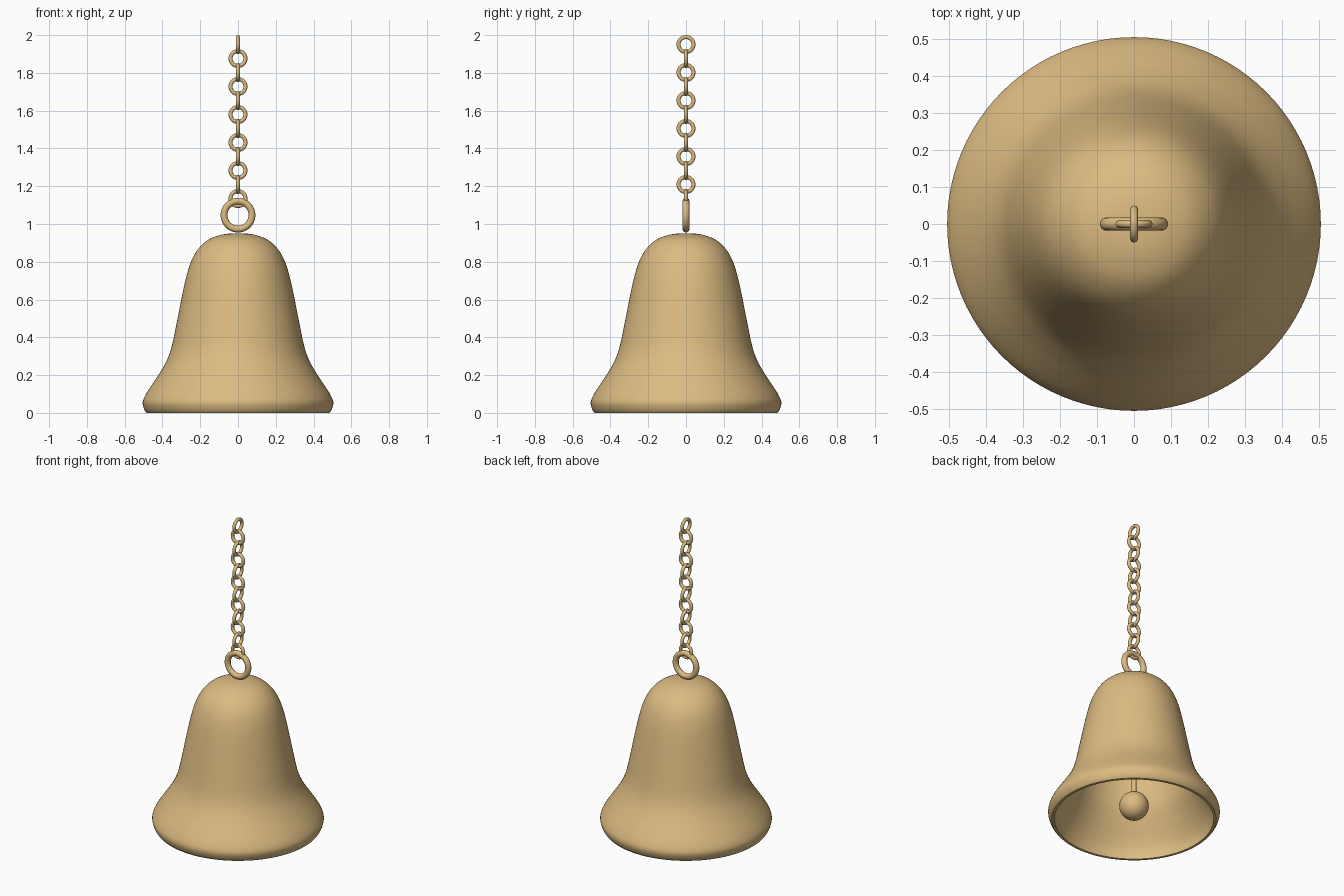
import bpy, bmesh, math
from mathutils import Vector

if "Cube" in bpy.data.objects:
    bpy.data.objects.remove(bpy.data.objects["Cube"])

brass = bpy.data.materials.new("brass")
brass.diffuse_color = (0.72, 0.50, 0.22, 1)
brass.use_nodes = True
brass.node_tree.nodes["Principled BSDF"].inputs["Base Color"].default_value = brass.diffuse_color


def finish(name, bm, angle=40):
    bmesh.ops.recalc_face_normals(bm, faces=bm.faces)
    me = bpy.data.meshes.new(name)
    bm.to_mesh(me)
    bm.free()
    ob = bpy.data.objects.new(name, me)
    bpy.context.collection.objects.link(ob)
    me.materials.append(brass)
    bpy.ops.object.select_all(action='DESELECT')
    ob.select_set(True)
    bpy.context.view_layer.objects.active = ob
    bpy.ops.object.shade_smooth_by_angle(angle=math.radians(angle))
    return ob


def smooth(pts, n=4):
    """Catmull-Rom curve through the profile points."""
    p = [Vector(q) for q in pts]
    p = [2 * p[0] - p[1]] + p + [2 * p[-1] - p[-2]]
    out = []
    for a, b, c, d in zip(p, p[1:], p[2:], p[3:]):
        for i in range(n):
            t = i / n
            out.append(0.5 * (2 * b + (c - a) * t + (2 * a - 5 * b + 4 * c - d) * t * t
                              + (3 * b - a - 3 * c + d) * t ** 3))
    return out + [p[-2]]


def lathe(name, profile, steps=96, angle=40):
    bm = bmesh.new()
    vs = [bm.verts.new((r, 0, z)) for r, z in profile]
    es = [bm.edges.new(e) for e in zip(vs, vs[1:])]
    bmesh.ops.spin(bm, geom=vs + es, cent=(0, 0, 0), axis=(0, 0, 1),
                   angle=math.tau, steps=steps)
    bmesh.ops.remove_doubles(bm, verts=bm.verts, dist=1e-5)
    return finish(name, bm, angle)


def ring(name, z, major, minor, turned, nu=40, nv=14):
    """Upright torus facing y, or x when turned."""
    bm = bmesh.new()
    grid = []
    for i in range(nu):
        a = math.tau * i / nu
        row = []
        for j in range(nv):
            b = math.tau * j / nv
            r = major + minor * math.cos(b)
            h, d = r * math.cos(a), minor * math.sin(b)
            x, y = (d, h) if turned else (h, d)
            row.append(bm.verts.new((x, y, z + r * math.sin(a))))
        grid.append(row)
    for i in range(nu):
        k = (i + 1) % nu
        for j in range(nv):
            m = (j + 1) % nv
            bm.faces.new((grid[i][j], grid[k][j], grid[k][m], grid[i][m]))
    return finish(name, bm)


# Bell shell: outer curve, flat lip, inner curve
outer = [(0.484, 0), (0.497, 0.02), (0.505, 0.055), (0.49, 0.095), (0.455, 0.15),
         (0.415, 0.21), (0.376, 0.28), (0.349, 0.36), (0.32, 0.5), (0.288, 0.66),
         (0.263, 0.76), (0.235, 0.83), (0.2, 0.88), (0.155, 0.918), (0.1, 0.94),
         (0.05, 0.949), (0, 0.951)]
inner = [(0, 0.92), (0.09, 0.91), (0.145, 0.887), (0.185, 0.85), (0.212, 0.81),
         (0.234, 0.75), (0.258, 0.66), (0.29, 0.5), (0.318, 0.36), (0.345, 0.27),
         (0.39, 0.19), (0.43, 0.125), (0.458, 0.07), (0.468, 0.03), (0.468, 0)]
lathe("bell_shell", [*smooth(outer)[::-1], *smooth(inner)[::-1]])

# Clapper: rod and ball
lathe("clapper_rod", [(0, 0.93), (0.014, 0.93), (0.014, 0.1), (0, 0.1)], 20)
ball = [(0.087 * math.sin(math.pi * i / 24), 0.09 + 0.087 * math.cos(math.pi * i / 24))
        for i in range(25)]
lathe("clapper_ball", ball, 40)

# Hanging ring and chain of alternating links
ring("hanging_ring", 1.047, 0.074, 0.018, False, 56, 18)
for i in range(12):
    ring(f"chain_link_{i + 1}", 1.135 + i * 0.0741, 0.0395, 0.0105, i % 2 == 1)
